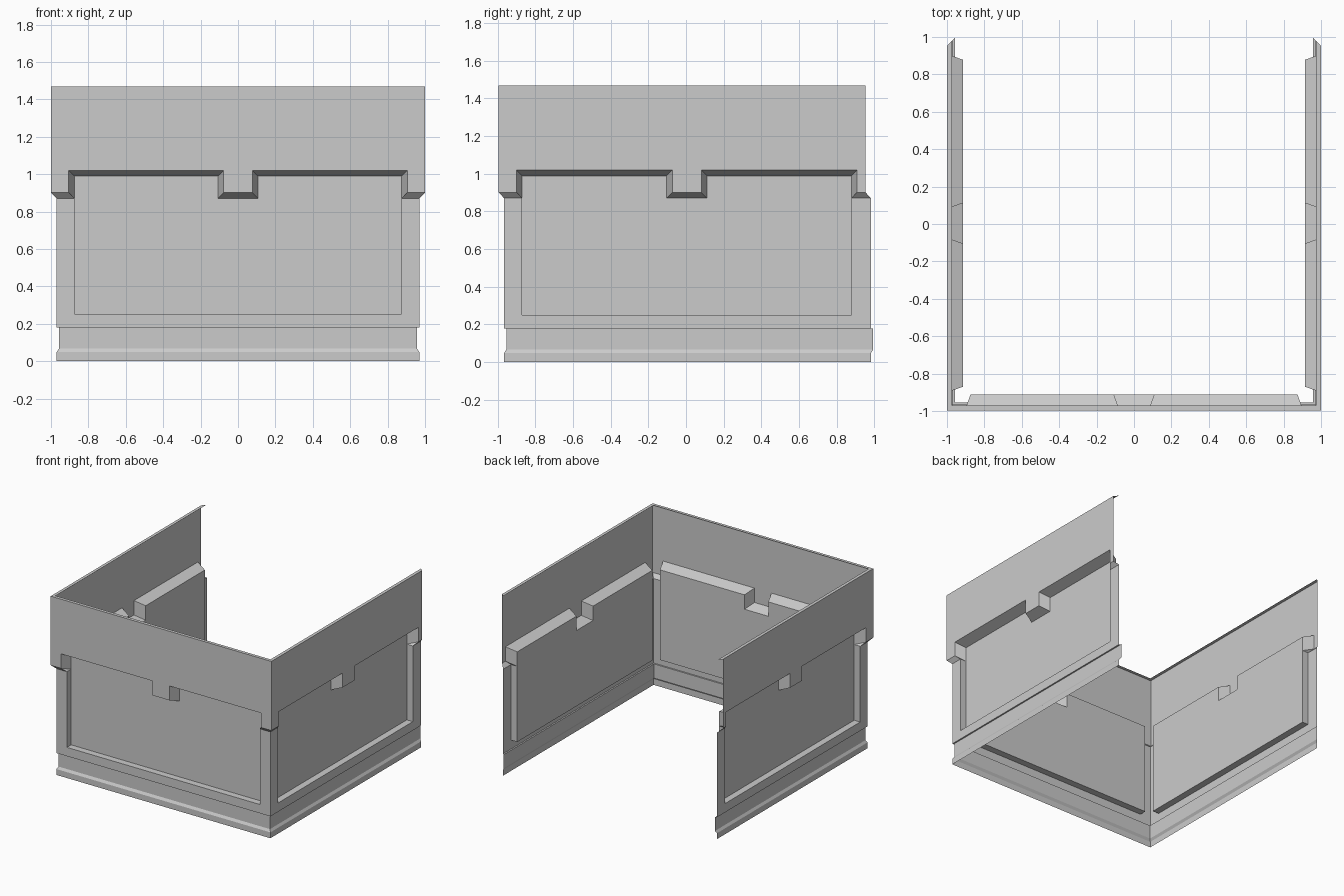
import bpy, bmesh

if "Cube" in bpy.data.objects:
    bpy.data.objects.remove(bpy.data.objects["Cube"], do_unlink=True)

mat = bpy.data.materials.new("plain grey")
mat.use_nodes = True
GREY = (0.6, 0.6, 0.6, 1)
mat.diffuse_color = GREY
mat.node_tree.nodes["Principled BSDF"].inputs["Base Color"].default_value = GREY

# Depths measured outward from the centre
BAND, WALL, MID, PANEL, LIP = 1.0, 0.97, 0.958, 0.915, 0.974
# Heights
LEDGE, SILL, STEP, HEAD, TOP = 0.179, 0.251, 0.871, 0.989, 1.468
SIDE, TAB, BEV = 0.874, 0.108, 0.031   # recess half width, tab half width, bevel
SHIFT = 0.004
MITRE = 1.948                          # free ends are cut at 45 degrees
A, B = "start", "end"


class Builder:
    """Lays faces on the three walls, given as (along, depth, height)."""

    def __init__(self, name):
        self.name, self.bm = name, bmesh.new()

    def face(self, pts):
        for wall in ("front", "left", "right"):
            cos = []
            for u, d, z in pts:
                if u == A:
                    u = -d
                elif u == B:
                    u = d if wall == "front" else MITRE - d
                cos.append({"front": (u, SHIFT - d, z),
                            "left": (d, u + SHIFT, z),
                            "right": (-d, u + SHIFT, z)}[wall])
            if wall == "right":
                cos.reverse()
            self.bm.faces.new([self.bm.verts.new(c) for c in cos])

    def strip(self, low, high):
        for i in range(len(low) - 1):
            self.face([low[i], low[i + 1], high[i + 1], high[i]])

    def sweep(self, profile):
        for (d0, z0), (d1, z1) in zip(profile, profile[1:]):
            self.face([(A, d0, z0), (B, d0, z0), (B, d1, z1), (A, d1, z1)])

    def finish(self):
        bmesh.ops.remove_doubles(self.bm, verts=self.bm.verts, dist=0.0005)
        me = bpy.data.meshes.new(self.name)
        self.bm.to_mesh(me)
        self.bm.free()
        me.materials.append(mat)
        bpy.context.collection.objects.link(bpy.data.objects.new(self.name, me))


def at(depth, outline):
    return [(u, depth, z) for u, z in outline]


def stepped(b):
    """Stepped edge with a central tab, grown outward by b."""
    s, t, lo, hi = SIDE + b, TAB - b, STEP + b, HEAD + b
    return [(-s, lo), (-s, hi), (-t, hi), (-t, lo),
            (t, lo), (t, hi), (s, hi), (s, lo)]


# Stepped plinth around the foot
plinth = Builder("plinth")
plinth.sweep([(WALL, 0), (WALL, 0.048), (MID, 0.067), (MID, LEDGE), (WALL, LEDGE)])
plinth.finish()

# Frame with posts and sill, and the reveals of its opening
opening = [(-SIDE, STEP), (-SIDE, SILL), (SIDE, SILL), (SIDE, STEP)]
frame = Builder("wall_frame")
frame.face(at(WALL, [(A, LEDGE), (B, LEDGE), (B, STEP)] + opening[::-1] + [(A, STEP)]))
frame.strip(at(WALL, opening), at(PANEL, opening))
frame.finish()

# Recessed panels, notched under the tab
panel = Builder("recessed_panel")
panel.face(at(PANEL, [(-SIDE, SILL), (SIDE, SILL)] + stepped(0)[1:-1][::-1]))
panel.finish()

# Upper band with a stepped lower edge and an inward lip
inner, outer = stepped(0), stepped(BEV)
band = Builder("upper_band")
band.face(at(BAND, [(A, STEP + BEV)] + outer + [(B, STEP + BEV), (B, TOP), (A, TOP)]))
band.sweep([(BAND, TOP), (LIP, TOP)])
band.finish()

# Bevel linking the band to the panels and posts
bevel = Builder("band_bevel")
bevel.strip(at(PANEL, inner), at(BAND, outer))
for end, k in ((A, 0), (B, -1)):
    low = [(end, WALL, STEP), (*inner[k][:1], WALL, STEP)]
    high = [(end, BAND, STEP + BEV), (outer[k][0], BAND, STEP + BEV)]
    tri = [low[1], (inner[k][0], PANEL, STEP), high[1]]
    if end == B:
        low, high, tri = low[::-1], high[::-1], tri[::-1]
    bevel.strip(low, high)
    bevel.face(tri)
bevel.finish()
